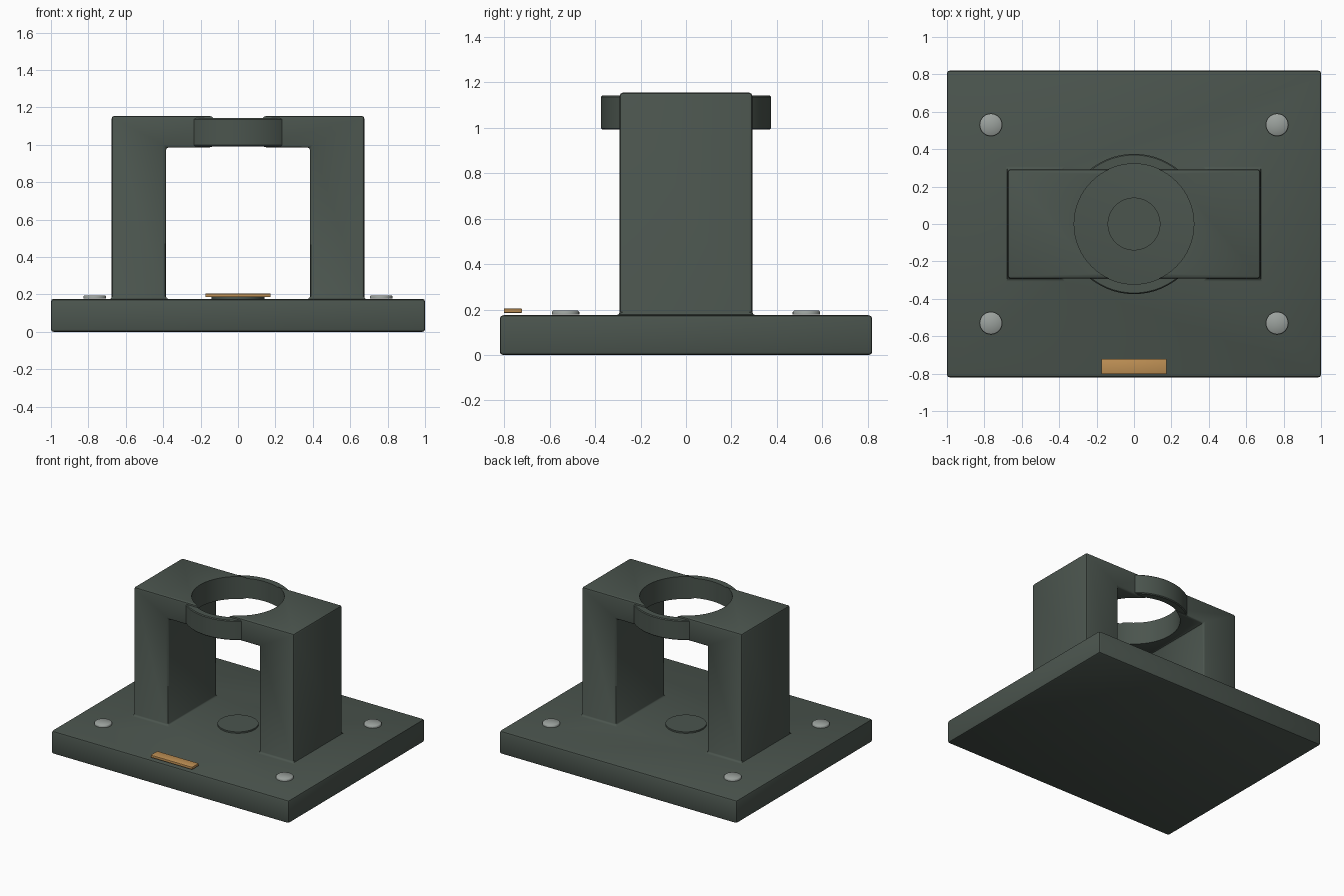
import bpy, bmesh, math

if "Cube" in bpy.data.objects:
    bpy.data.objects.remove(bpy.data.objects["Cube"])


def material(name, rgb):
    m = bpy.data.materials.new(name)
    m.diffuse_color = (*rgb, 1)
    m.use_nodes = True
    m.node_tree.nodes["Principled BSDF"].inputs["Base Color"].default_value = m.diffuse_color
    return m


DARK = material("dark_green_paint", (0.07, 0.09, 0.076))
STEEL = material("bolt_grey", (0.33, 0.36, 0.34))
BRASS = material("brass", (0.52, 0.28, 0.09))


def finish(name, bm, mat=None):
    bmesh.ops.recalc_face_normals(bm, faces=bm.faces)
    me = bpy.data.meshes.new(name)
    bm.to_mesh(me)
    bm.free()
    ob = bpy.data.objects.new(name, me)
    bpy.context.collection.objects.link(ob)
    if mat:
        me.materials.append(mat)
    return ob


def box(name, lo, hi, mat=None):
    bm = bmesh.new()
    bmesh.ops.create_cube(bm, size=1)
    for v in bm.verts:
        v.co = [(a + b) / 2 + c * (b - a) for a, b, c in zip(lo, hi, v.co)]
    return finish(name, bm, mat)


def lathe(name, profile, mat=None, at=(0, 0), steps=64):
    """Spin a closed (radius, z) outline around a vertical axis."""
    bm = bmesh.new()
    rings = []
    for i in range(steps):
        a = 2 * math.pi * i / steps
        rings.append([bm.verts.new((at[0] + r * math.cos(a), at[1] + r * math.sin(a), z))
                      for r, z in profile])
    n = len(profile)
    for i in range(steps):
        p, q = rings[i], rings[(i + 1) % steps]
        for j in range(n):
            k = (j + 1) % n
            bm.faces.new((p[j], q[j], q[k], p[k]))
    bmesh.ops.remove_doubles(bm, verts=bm.verts, dist=1e-5)
    return finish(name, bm, mat)


def select(ob):
    bpy.ops.object.select_all(action='DESELECT')
    ob.select_set(True)
    bpy.context.view_layer.objects.active = ob


def smooth(ob, angle=40):
    select(ob)
    bpy.ops.object.shade_smooth_by_angle(angle=math.radians(angle))


def boolean(ob, other, op):
    m = ob.modifiers.new(op, 'BOOLEAN')
    m.operation, m.solver, m.object = op, 'EXACT', other
    select(ob)
    bpy.ops.object.modifier_apply(modifier=m.name)
    bpy.data.objects.remove(other)


def bevel(ob, width, segments=2):
    m = ob.modifiers.new("bevel", 'BEVEL')
    m.width, m.segments = width, segments
    m.limit_method, m.angle_limit = 'ANGLE', math.radians(40)
    select(ob)
    bpy.ops.object.modifier_apply(modifier=m.name)


# Base plate joined to the two-legged bridge, with softened edges and corners
body = box("base_and_bridge", (-1, -0.82, 0), (1, 0.82, 0.175), DARK)
bm = bmesh.new()
outline = [(-0.675, 0.1), (-0.385, 0.1), (-0.385, 0.985), (0.385, 0.985),
           (0.385, 0.1), (0.675, 0.1), (0.675, 1.155), (-0.675, 1.155)]
face = bm.faces.new([bm.verts.new((x, -0.292, z)) for x, z in outline])
ext = bmesh.ops.extrude_face_region(bm, geom=[face])["geom"]
bmesh.ops.translate(bm, vec=(0, 0.584, 0),
                    verts=[g for g in ext if isinstance(g, bmesh.types.BMVert)])
boolean(body, finish("bridge", bm, DARK), 'UNION')
bevel(body, 0.014)

# Round opening through the bridge
cutter = lathe("opening_cutter", [(0, 0.8), (0.32, 0.8), (0.32, 1.4), (0, 1.4)], DARK)
boolean(body, cutter, 'DIFFERENCE')
smooth(body)

# Collar ring around the opening
smooth(lathe("collar_ring", [(0.322, 0.992), (0.369, 0.992), (0.375, 0.998),
                             (0.375, 1.136), (0.369, 1.142), (0.322, 1.142)], DARK))

# Low round pad on the base below the opening
smooth(lathe("centre_pad", [(0, 0.17), (0.141, 0.17), (0.141, 0.186), (0, 0.186)], DARK))

# Bolt heads at the four corners
for sx in (-1, 1):
    for sy in (-1, 1):
        smooth(lathe("bolt_head", [(0, 0.178), (0.06, 0.178), (0.06, 0.19),
                                   (0.055, 0.195), (0, 0.195)],
                     STEEL, (sx * 0.765, sy * 0.53), 32), 50)

# Brass plate at the front edge
plate = box("front_plate", (-0.175, -0.802, 0.185), (0.175, -0.722, 0.204), BRASS)
bevel(plate, 0.003)
smooth(plate)
